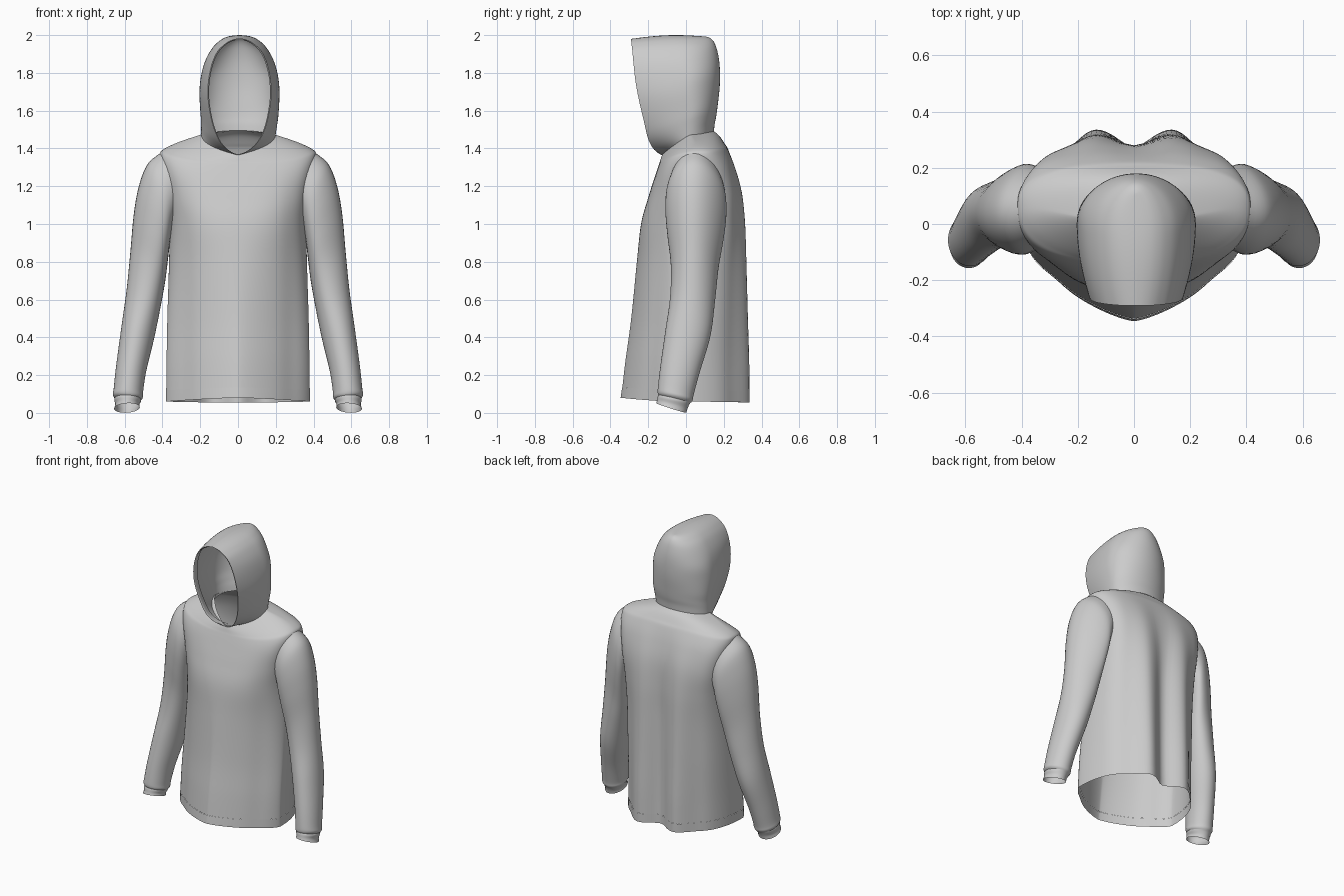
import bpy, bmesh, math
from math import sin, cos, pi, exp


def spline(rows, n):
    """Catmull-Rom resampling of parameter rows, n steps per span."""
    out = []
    for i in range(len(rows) - 1):
        p0, p1, p2 = rows[max(i - 1, 0)], rows[i], rows[i + 1]
        p3 = rows[min(i + 2, len(rows) - 1)]
        for k in range(n):
            t = k / n
            out.append([0.5 * (2 * b + (c - a) * t + (2 * a - 5 * b + 4 * c - d) * t * t
                               + (3 * b - a - 3 * c + d) * t ** 3)
                        for a, b, c, d in zip(p0, p1, p2, p3)])
    out.append(list(rows[-1]))
    return out


def loft(name, rings, closed=True, drop=None):
    """Skin a list of point rings; faces for which drop(center) holds are removed."""
    bm = bmesh.new()
    vs = [[bm.verts.new(p) for p in r] for r in rings]
    n = len(rings[0])
    for a, b in zip(vs, vs[1:]):
        for j in range(n if closed else n - 1):
            k = (j + 1) % n
            bm.faces.new((a[j], a[k], b[k], b[j]))
    if drop:
        bad = [f for f in bm.faces if drop(f.calc_center_median())]
        bmesh.ops.delete(bm, geom=bad, context='FACES')
    bmesh.ops.remove_doubles(bm, verts=bm.verts, dist=0.0003)
    bmesh.ops.recalc_face_normals(bm, faces=bm.faces)
    for f in bm.faces:
        f.smooth = True
    me = bpy.data.meshes.new(name)
    bm.to_mesh(me)
    bm.free()
    ob = bpy.data.objects.new(name, me)
    bpy.context.collection.objects.link(ob)
    return ob


def spow(v, p):
    return math.copysign(abs(v) ** p, v)


def torso_ring(row, grow=0.0, n=120):
    hw, yf, yb, yc, zf, zs, zb, nf, nb, fold = row
    pts = []
    for i in range(n):
        a = 2 * pi * i / n
        s, c = sin(a), cos(a)          # c > 0 is the back
        e = 2 / (nb if c > 0 else nf)
        x = (hw + grow) * spow(s, e)
        if c > 0:
            y = yc + (yb + grow - yc) * abs(c) ** e
            # back drape: valley in the middle, ridges beside it
            y -= fold * exp(-(x / 0.075) ** 2)
            y -= fold * 0.25 * exp(-((abs(x) - 0.26) / 0.05) ** 2) * c
            y += fold * 0.2 * exp(-((abs(x) - 0.15) / 0.05) ** 2)
            z = zs + (zb - zs) * c * c
        else:
            y = yc + (yf - grow - yc) * abs(c) ** e
            # diagonal side crease on the front
            y += fold * 0.2 * exp(-((abs(x) - 0.29) / 0.05) ** 2) * abs(c)
            z = zs + (zf - zs) * c * c
        pts.append((x, y, z))
    return pts


# Torso: half width, front y, back y, side y, front/side/back z, exponents, fold depth
hem_low = (.380, -.345, .345, -.08, .080, .060, .055, 1.38, 2.25, .070)
hem_top = (.380, -.337, .345, -.08, .135, .120, .115, 1.38, 2.25, .070)
torso_rows = [
    hem_top,
    (.378, -.320, .343, -.07, .28, .28, .28, 1.4, 2.25, .070),
    (.374, -.290, .335, -.04, .50, .50, .50, 1.5, 2.3, .062),
    (.365, -.260, .325, .01, .80, .80, .80, 1.8, 2.4, .050),
    (.362, -.238, .315, .05, 1.0, 1.0, 1.0, 2.3, 2.7, .035),
    (.375, -.200, .295, .06, 1.14, 1.15, 1.17, 2.8, 3.2, .020),
    (.400, -.165, .260, .06, 1.25, 1.28, 1.30, 3.0, 3.2, .008),
    (.415, -.145, .225, .06, 1.31, 1.36, 1.39, 2.6, 2.7, 0),
    (.395, -.138, .205, .06, 1.33, 1.395, 1.425, 2.2, 2.4, 0),
    (.310, -.132, .175, .05, 1.35, 1.435, 1.468, 1.8, 2.1, 0),
    (.190, -.125, .142, .025, 1.37, 1.475, 1.495, 1.4, 2.0, 0),
]


def in_armhole(p):
    return abs(p.x) > .31 and ((p.y - .055) / .125) ** 2 + ((p.z - 1.19) / .17) ** 2 < 1


loft("torso", [torso_ring(r) for r in spline(torso_rows, 6)], drop=in_armhole)
loft("hem_band", [torso_ring(r, .001) for r in spline([hem_low, hem_top], 4)])


# Sleeves: outer x, z, inner x, z, front y, back y, inward bend, front-back tilt
sleeve_rows = [
    (.412, 1.375, .340, 1.00, -.085, .200, .040, 0),
    (.480, 1.315, .350, .955, -.105, .212, .040, 0),
    (.525, 1.200, .360, .900, -.108, .212, .045, 0),
    (.552, 1.050, .370, .820, -.098, .198, .040, 0),
    (.570, .850, .385, .700, -.080, .172, .028, 0),
    (.590, .650, .410, .560, -.085, .155, .015, 0),
    (.618, .450, .445, .390, -.110, .130, 0, .01),
    (.645, .250, .485, .225, -.135, .075, 0, .015),
    (.658, .130, .502, .115, -.148, .042, 0, .02),
    (.662, .095, .504, .082, -.150, .035, 0, .02),
    (.652, .078, .512, .070, -.146, .026, 0, .02),
]
cuff_rows = [
    (.652, .080, .512, .072, -.146, .026, 0, .02),
    (.655, .068, .514, .062, -.150, .018, 0, .02),
    (.650, .045, .522, .045, -.153, .008, 0, .022),
    (.656, .022, .520, .030, -.157, .002, 0, .025),
]


def sleeve_ring(row, side, n=40):
    xo, zo, xi, zi, yf, yb, bend, tilt = row
    pts = []
    for i in range(n):
        a = 2 * pi * i / n
        c, s = cos(a), sin(a)          # c > 0 outer, s > 0 back
        x = (xo + xi) / 2 + c * (xo - xi) / 2 - bend * s * s
        z = (zo + zi) / 2 + c * (zo - zi) / 2 - tilt * s
        y = (yf + yb) / 2 + s * (yb - yf) / 2 - .35 * bend * c
        pts.append((side * x, y, z))
    return pts


for side, label in ((1, "left"), (-1, "right")):
    loft(label + "_sleeve", [sleeve_ring(r, side) for r in spline(sleeve_rows, 5)])
    loft(label + "_cuff", [sleeve_ring(r, side) for r in spline(cuff_rows, 4)])


# Hood: back z, front z, back y, side y, rim y, half width, rim half width
hood_rows = [
    (1.490, 1.365, .148, .02, -.130, .195, .000),
    (1.530, 1.395, .152, .02, -.170, .198, .060),
    (1.570, 1.450, .160, .02, -.200, .202, .110),
    (1.630, 1.540, .168, .02, -.222, .208, .145),
    (1.720, 1.660, .178, .00, -.250, .212, .166),
    (1.800, 1.760, .180, .00, -.268, .203, .164),
    (1.870, 1.850, .175, -.02, -.278, .180, .145),
    (1.930, 1.915, .162, -.02, -.284, .143, .115),
    (1.965, 1.950, .147, -.03, -.288, .105, .080),
    (1.983, 1.968, .130, -.03, -.290, .070, .052),
    (1.990, 1.977, .115, -.03, -.291, .035, .025),
    (1.992, 1.980, .105, -.03, -.291, .000, .000),
]


def hood_ring(row, m=18):
    zb, zf, yb, ym, yf, w, r = row
    half = []
    for i in range(m + 1):             # back centre to side
        a = pi / 2 * i / m
        half.append((w * abs(sin(a)), ym + (yb - ym) * abs(cos(a))))
    for i in range(1, m + 1):          # side to rim
        q = i / m
        half.append((w - (w - r) * q * q, ym + (yf - ym) * q))
    both = []
    for x, y in half:
        t = min(1.0, max(0.0, (yb - y) / (yb - yf)))
        crown = .012 * sin(pi * t) * max(0, (zb - 1.8) / .19)
        both.append((x, y, zb + (zf - zb) * t ** 1.3 + crown))
    # the hood leans a little towards +x
    lean = .008 * min(1, max(0, (zb - 1.49) / .1))
    both = [(-x, y, z) for x, y, z in reversed(both[1:])] + both
    return [(x + lean, y, z) for x, y, z in both]


hood_rings = [hood_ring(r) for r in spline(hood_rows, 4)]
loft("hood", hood_rings, closed=False)

# Folded facing just inside the hood opening
for side, end, label in ((1, -1, "left"), (-1, 0, "right")):
    facing = []
    for ring in hood_rings[1:-4]:
        x, y, z = ring[end]
        facing.append([(x, y, z), (x - side * .006, y + .003, z - .003),
                       (x - side * .003, y + .02, z - .004), (x + side * .004, y + .05, z - .005)])
    loft(label + "_hood_facing", facing, closed=False)
